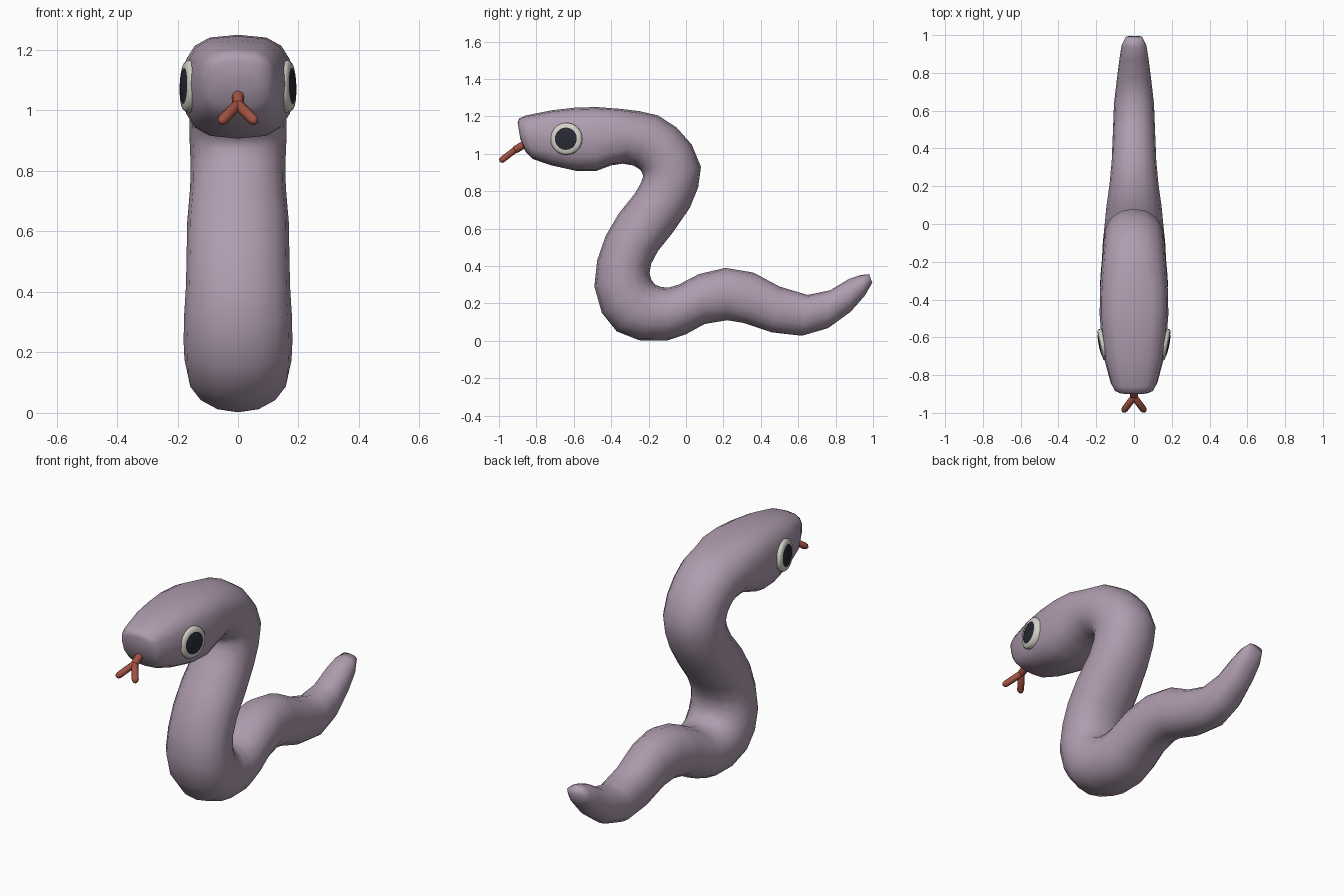
import bpy, bmesh, math
from mathutils import Vector, Matrix

if "Cube" in bpy.data.objects:
    bpy.data.objects.remove(bpy.data.objects["Cube"])


def material(name, rgb):
    m = bpy.data.materials.new(name)
    m.diffuse_color = (*rgb, 1)
    m.use_nodes = True
    m.node_tree.nodes["Principled BSDF"].inputs["Base Color"].default_value = m.diffuse_color
    return m


MAUVE = material("mauve skin", (0.43, 0.335, 0.43))
CREAM = material("cream eye", (0.66, 0.65, 0.58))
DARK = material("dark pupil", (0.022, 0.022, 0.035))
RED = material("red tongue", (0.36, 0.085, 0.055))


def finish(name, bm, mats, angle=50):
    bmesh.ops.recalc_face_normals(bm, faces=bm.faces[:])
    me = bpy.data.meshes.new(name)
    bm.to_mesh(me)
    bm.free()
    for m in mats:
        me.materials.append(m)
    ob = bpy.data.objects.new(name, me)
    bpy.context.collection.objects.link(ob)
    bpy.ops.object.select_all(action='DESELECT')
    ob.select_set(True)
    bpy.context.view_layer.objects.active = ob
    bpy.ops.object.shade_smooth_by_angle(angle=math.radians(angle))
    return ob


def loft(bm, rings):
    """Skin consecutive rings of points and cap both ends."""
    vs = [[bm.verts.new(p) for p in r] for r in rings]
    n = len(vs[0])
    for a, b in zip(vs, vs[1:]):
        for i in range(n):
            j = (i + 1) % n
            bm.faces.new((a[i], a[j], b[j], b[i]))
    bm.faces.new(vs[0])
    bm.faces.new(vs[-1])


# Body sections from snout to tail: back (y, z), belly (y, z), half width
HEAD = [
    (-.900, 1.165, -.886, 1.08, .075), (-.893, 1.188, -.858, 1.01, .105),
    (-.86, 1.204, -.82, .972, .124), (-.72, 1.232, -.72, .938, .156),
    (-.60, 1.246, -.58, .907, .173), (-.48, 1.25, -.48, .908, .182),
    (-.35, 1.24, -.40, .938, .180),
]
TRUNK = [
    (-.25, 1.228, -.34, .947, .177), (-.15, 1.205, -.28, .937, .170),
    (-.05, 1.14, -.245, .915, .164), (.03, 1.05, -.232, .895, .161),
    (.08, .93, -.23, .875, .160), (.065, .82, -.243, .84, .157),
    (.02, .71, -.275, .785, .158), (-.07, .58, -.36, .68, .168),
    (-.15, .48, -.43, .56, .170), (-.187, .41, -.475, .43, .172),
    (-.195, .36, -.49, .29, .178), (-.185, .325, -.45, .15, .180),
    (-.165, .30, -.37, .05, .177), (-.13, .287, -.25, .003, .170),
    (-.09, .285, -.10, .002, .165),
]
TAIL = [
    (-.04, .30, 0, .035, .157), (.07, .357, .10, .09, .147),
    (.21, .39, .22, .11, .129), (.36, .365, .31, .095, .118),
    (.50, .29, .46, .045, .112), (.65, .245, .62, .027, .106),
    (.77, .27, .76, .068, .091), (.87, .33, .88, .155, .077),
    (.935, .352, .955, .24, .066), (.98, .356, .996, .31, .045),
]


def section(s, power, n=16):
    """Rounded cross-section spanning the back and belly points."""
    back, belly = Vector((0, s[0], s[1])), Vector((0, s[2], s[3]))
    mid, half = (back + belly) / 2, (back - belly) / 2
    pts = []
    for i in range(n):
        a = math.tau * i / n
        c, d = math.cos(a), math.sin(a)
        u = math.copysign(abs(c) ** (2 / power), c)
        v = math.copysign(abs(d) ** (2 / power), d)
        pts.append(mid + half * u + Vector((s[4] * v, 0, 0)))
    return pts


bm = bmesh.new()
loft(bm, [section(s, 2.9) for s in HEAD] + [section(s, 2.15) for s in TRUNK + TAIL])
finish("snake_body", bm, [MAUVE], 80)

# Eyes: shallow turned discs with a cream rim and a dark centre
PROFILE = [(.086, -.03), (.086, .002), (.077, .011), (.060, .013), (.045, .017), (.02, .019)]
for side, label in ((1, "right"), (-1, "left")):
    bm = bmesh.new()
    loft(bm, [[(r * math.cos(math.tau * i / 20), r * math.sin(math.tau * i / 20), h)
               for i in range(20)] for r, h in PROFILE])
    for f in bm.faces:
        c = f.calc_center_median()
        if c.z > .012 and c.xy.length < .058:
            f.material_index = 1
    normal = Vector((side * math.cos(.2), -math.sin(.2), .03))
    turn = normal.to_track_quat('Z', 'Y').to_matrix().to_4x4()
    bm.transform(Matrix.Translation((side * .167, -.64, 1.08)) @ turn)
    finish(label + "_eye", bm, [CREAM, DARK])


def tube(bm, points, radii, n=8):
    """Straight-ish round tube with tapered ends."""
    axis = (points[-1] - points[0]).normalized()
    turn = axis.to_track_quat('Z', 'Y')
    loft(bm, [[p + turn @ Vector((r * math.cos(math.tau * i / n),
                                  r * math.sin(math.tau * i / n), 0))
               for i in range(n)] for p, r in zip(points, radii)])


# Forked tongue: one stem and two mirrored prongs
bm = bmesh.new()
fork = Vector((0, -.915, 1.02))
root = Vector((0, -.84, 1.065))
tube(bm, [root, fork, fork + (fork - root) * .12], [.021, .02, .012])
for side in (1, -1):
    tip = Vector((side * .058, -.992, .961))
    tube(bm, [fork.lerp(tip, t) for t in (-.08, .05, .85, .96, 1.02)],
         [.012, .018, .018, .014, .006])
finish("forked_tongue", bm, [RED], 60)
